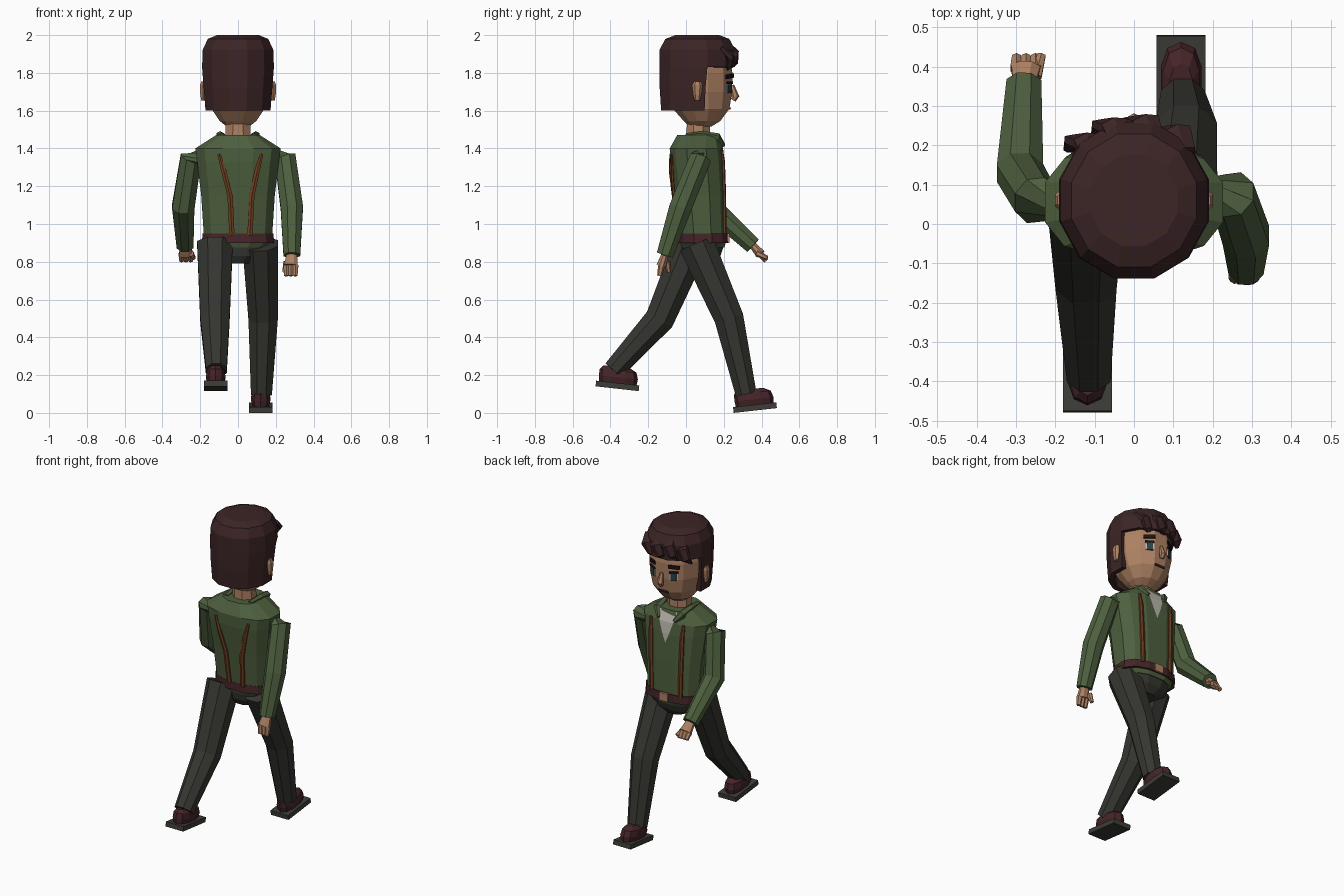
import bpy, bmesh, math
from mathutils import Vector, Matrix
from mathutils.bvhtree import BVHTree

cube = bpy.data.objects.get("Cube")
if cube:
    bpy.data.objects.remove(cube)


def material(name, *rgb):
    m = bpy.data.materials.new(name)
    m.use_nodes = True
    m.diffuse_color = (*rgb, 1)
    m.node_tree.nodes["Principled BSDF"].inputs["Base Color"].default_value = (*rgb, 1)
    return m


HAIR = material("dark brown hair", .045, .018, .019)
SKIN = material("tan skin", .42, .22, .125)
GREEN = material("green jacket", .075, .115, .048)
CLOTH = material("charcoal trousers", .036, .036, .03)
SOLE = material("grey sole", .045, .047, .038)
LEATHER = material("oxblood leather", .06, .018, .022)
STRAP = material("brown strap", .16, .05, .014)
WHITE = material("off white shirt", .5, .47, .42)
IRIS = material("teal iris", .025, .055, .065)
BLACK = material("near black", .012, .006, .006)


def finish(name, bm, mat, matrix=None):
    """Turn a bmesh into an object and return a tree for surface lookups."""
    if matrix:
        bm.transform(matrix)
    bmesh.ops.recalc_face_normals(bm, faces=bm.faces[:])
    tree = BVHTree.FromBMesh(bm)
    me = bpy.data.meshes.new(name)
    bm.to_mesh(me)
    bm.free()
    me.materials.append(mat)
    ob = bpy.data.objects.new(name, me)
    bpy.context.collection.objects.link(ob)
    return ob, tree


def skin_rings(rings, caps=True):
    bm = bmesh.new()
    loops = [[bm.verts.new(p) for p in ring] for ring in rings]
    n = len(loops[0])
    for a, b in zip(loops, loops[1:]):
        for i in range(n):
            j = (i + 1) % n
            bm.faces.new((a[i], a[j], b[j], b[i]))
    if caps:
        bm.faces.new(loops[0])
    bm.faces.new(loops[-1])
    return bm


def circle(n, power=2):
    for i in range(n):
        a = (i + .5) * math.tau / n
        c, s = math.cos(a), math.sin(a)
        yield (math.copysign(abs(c) ** (2 / power), c),
               math.copysign(abs(s) ** (2 / power), s))


def stack_rings(rows, n=12, power=2):
    return [[(rx * c, cy + ry * s, z) for c, s in circle(n, power)]
            for z, cy, rx, ry in rows]


def stack(name, rows, mat, n=12, power=2, matrix=None):
    return finish(name, skin_rings(stack_rings(rows, n, power)), mat, matrix)


def tube(name, path, radii, mat, n=8, flat=1):
    """Tapered faceted limb along a path."""
    pts = [Vector(p) for p in path]
    rings = []
    for i, p in enumerate(pts):
        d = (pts[min(i + 1, len(pts) - 1)] - pts[max(i - 1, 0)]).normalized()
        ref = Vector((1, 0, 0)) if abs(d.x) < .8 else Vector((0, 1, 0))
        v = d.cross(ref).normalized()
        u = v.cross(d)
        rings.append([p + radii[i] * (u * c + v * s * flat) for c, s in circle(n)])
    return finish(name, skin_rings(rings), mat)


def box(name, loc, size, mat, rot=None):
    bm = bmesh.new()
    bmesh.ops.create_cube(bm, size=1)
    m = Matrix.Translation(loc) @ (rot or Matrix()) @ Matrix.Diagonal((*size, 1))
    return finish(name, bm, mat, m)


def surf(tree, x, z, side=1, lift=0):
    """Point on the front (side=1, +y) or rear of a body part."""
    p, nrm, _, _ = tree.ray_cast(Vector((x, side * 2, z)), Vector((0, -side, 0)))
    return p + nrm * lift, nrm


def plate(name, tree, x, z, w, h, mat, lift=.003, roll=0):
    p, nrm = surf(tree, x, z, 1, lift)
    rot = nrm.to_track_quat('Y', 'Z').to_matrix().to_4x4() @ Matrix.Rotation(roll, 4, 'Y')
    return box(name, p, (w, .008, h), mat, rot)


# Torso, belt and hips
_, torso = stack("jacket", [(.93, .088, .185, .128), (1.15, .075, .2, .14), (1.33, .06, .222, .148),
                            (1.4, .055, .232, .145), (1.47, .065, .12, .115)], GREEN, power=2.6)
stack("belt", [(.9, .09, .196, .135), (.95, .09, .193, .133)], LEATHER, power=2.6)
stack("jacket_hem", [(.875, .09, .15, .115), (.91, .09, .185, .128)], GREEN, power=2.6)
stack("hips", [(.79, .08, .07, .07), (.83, .085, .14, .1), (.89, .09, .165, .115)], CLOTH, power=2.4)
box("buckle", (0, .222, .925), (.06, .016, .05), SKIN)

# Neck and head
stack("neck", [(1.42, .065, .075, .068), (1.56, .065, .07, .065)], SKIN, n=8)
_, head = stack("head", [(1.515, .075, .06, .06), (1.545, .085, .1, .1), (1.61, .08, .145, .155),
                         (1.7, .07, .168, .18), (1.8, .07, .172, .182), (1.9, .065, .16, .17),
                         (1.95, .06, .11, .12)], SKIN)

# Hair shell, open around the face
rows = [(1.6, .05, .178, .188), (1.72, .052, .188, .198), (1.83, .06, .197, .206),
        (1.925, .06, .193, .206), (1.98, .06, .165, .175), (2.0, .06, .115, .12)]
bm = skin_rings(stack_rings(rows), caps=False)
face_gap = [f for f in bm.faces
            if f.calc_center_median().z < 1.83 and f.calc_center_median().y > .1]
bmesh.ops.delete(bm, geom=face_gap, context='FACES')
hair, _ = finish("hair", bm, HAIR)
shell = hair.modifiers.new("thickness", 'SOLIDIFY')
shell.thickness = .03
shell.offset = -1

# Fringe locks swept over the brow
for i, (x, dz) in enumerate([(-.13, .0), (-.06, .02), (.02, .01), (.1, -.005)]):
    y = .06 + .2 * math.sqrt(1 - (x / .2) ** 2)
    tube(f"fringe_lock_{i + 1}", [(x + .03, y - .05, 1.94 + dz), (x + .01, y, 1.895 + dz),
                                  (x - .02, y - .002, 1.845 + dz), (x - .04, y - .025, 1.815 + dz)],
         [.03, .042, .035, .012], HAIR, n=6, flat=.55)

# Face
for s, side in ((1, "left"), (-1, "right")):
    plate(f"{side}_eye_white", head, s * .072, 1.72, .05, .045, WHITE, .001)
    plate(f"{side}_iris", head, s * .07, 1.72, .034, .052, IRIS, .004)
    plate(f"{side}_upper_lid", head, s * .072, 1.748, .056, .012, BLACK, .005)
    plate(f"{side}_eyebrow", head, s * .074, 1.782, .07, .022, BLACK, .005, s * .12)
    stack(f"{side}_ear", [(1.655, .06, .01, .015), (1.685, .06, .016, .022),
                          (1.735, .06, .018, .028), (1.755, .06, .01, .018)], SKIN, n=6,
          matrix=Matrix.Translation((s * .186, 0, 0)))
tube("nose", [(0, .245, 1.735), (0, .262, 1.675), (0, .25, 1.655)], [.01, .02, .014], SKIN, n=6)
plate("mouth", head, 0, 1.612, .07, .012, LEATHER)

# Shirt front and collar
bm = bmesh.new()
v = [bm.verts.new(surf(torso, x, z, 1, .005)[0]) for x, z in
     ((-.062, 1.462), (.062, 1.462), (.048, 1.4), (-.048, 1.4), (.025, 1.33), (-.025, 1.33), (0, 1.27))]
for ids in ((0, 1, 2, 3), (3, 2, 4, 5), (5, 4, 6)):
    bm.faces.new([v[i] for i in ids])
finish("shirt_front", bm, WHITE)
for s, side in ((1, "left"), (-1, "right")):
    tube(f"{side}_collar", [(s * .085, .0, 1.465), (s * .095, .09, 1.47), (s * .085, .165, 1.455),
                            (s * .055, .2, 1.415)], [.016, .022, .027, .01], GREEN, n=6)

# Suspenders laid over the jacket
lines = {"left_front": (1, [(.115, 1.4), (.11, 1.33), (.105, 1.15), (.1, .94)]),
         "right_front": (1, [(-.115, 1.4), (-.11, 1.33), (-.105, 1.15), (-.1, .94)]),
         "left_rear": (-1, [(.125, 1.37), (.1, 1.28), (.072, 1.15), (.063, .94)]),
         "right_rear": (-1, [(-.1, 1.37), (-.075, 1.28), (-.042, 1.15), (-.032, .94)])}
for label, (side, pts) in lines.items():
    tube(f"{label}_suspender", [surf(torso, x, z, side, .004)[0] for x, z in pts],
         [.009, .015, .016, .016], STRAP, n=6, flat=.6)

# Arms and hands: shoulder, elbow, wrist, knuckle, fingertip, thumb base, thumb tip
arms = {"left": [(.17, .07, 1.36), (.25, .075, 1.345), (.285, -.03, 1.085), (.285, -.112, .835),
                 (.28, -.13, .78), (.28, -.14, .725), (.255, -.1, .8), (.245, -.09, .745)],
        "right": [(-.17, .06, 1.36), (-.25, .06, 1.345), (-.29, .13, 1.09), (-.28, .355, .885),
                  (-.275, .395, .84), (-.275, .425, .805), (-.25, .375, .845), (-.235, .43, .82)]}
for side, (root, shoulder, elbow, wrist, knuckle, tip, th_a, th_b) in arms.items():
    tube(f"{side}_sleeve", [root, shoulder, elbow, wrist], [.05, .062, .064, .048], GREEN)
    tube(f"{side}_palm", [wrist, knuckle], [.03, .04], SKIN, n=8, flat=.7)
    for k in (-1, 0, 1):
        shift = Vector((k * .024, 0, 0))
        tube(f"{side}_finger_{k + 2}", [Vector(knuckle) + shift, Vector(tip) + shift],
             [.018, .013], SKIN, n=6)
    tube(f"{side}_thumb", [th_a, th_b], [.017, .012], SKIN, n=6)

# Legs and shoes: hip, knee, ankle, shoe centre, shoe tilt
legs = {"left": ((.118, .055, .895), (.133, .228, .5), (.124, .318, .1), (.12, .365, .0276), .11),
        "right": ((-.122, .03, .895), (-.122, -.14, .495), (-.115, -.385, .225), (-.118, -.363, .143), -.11)}
for side, (hip, knee, ankle, foot, tilt) in legs.items():
    tube(f"{side}_trouser_leg", [hip, knee, ankle], [.102, .084, .06], CLOTH)
    place = Matrix.Translation(foot) @ Matrix.Rotation(tilt, 4, 'X')
    box(f"{side}_sole", foot, (.125, .23, .03), SOLE, Matrix.Rotation(tilt, 4, 'X'))
    stack(f"{side}_shoe", [(.012, 0, .045, .1), (.045, 0, .054, .104), (.08, -.005, .048, .098),
                           (.1, -.015, .03, .07)], LEATHER, n=10, power=2.5, matrix=place)
